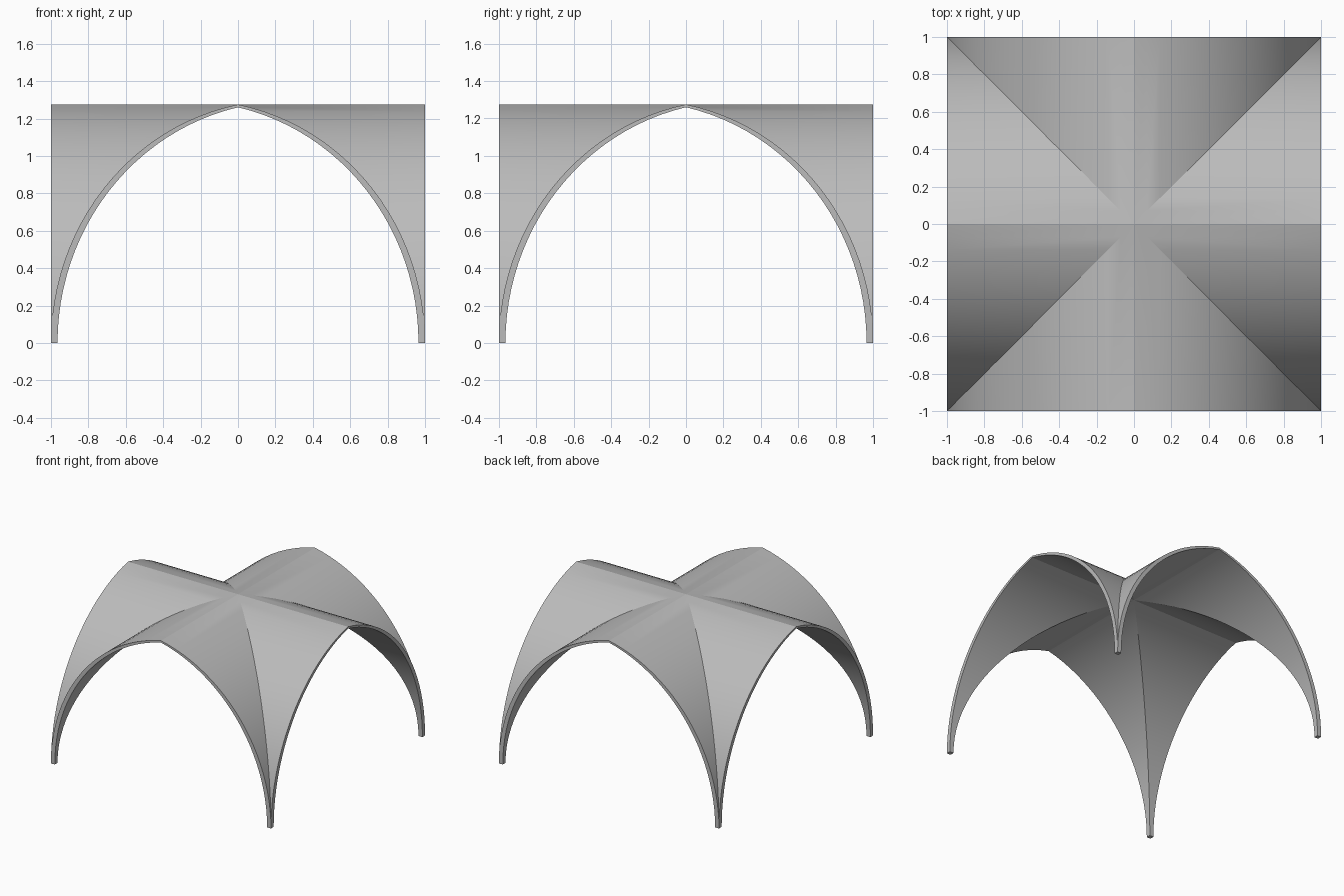
import bpy, bmesh
from math import sqrt, sin, cos, asin, pi, radians
from mathutils import Matrix

cube = bpy.data.objects.get("Cube")
if cube:
    bpy.data.objects.remove(cube)

SEGMENTS = 24
FOOT = 0.035      # width of the square feet
OFFSET = 0.27     # how far each arc centre lies past the middle


def arch(reach, apex, offset):
    """Half of a pointed arch, from the crown to the springing."""
    a = reach + offset
    start = asin(offset / a)
    b = apex / cos(start)
    pts = []
    for i in range(SEGMENTS + 1):
        t = start + (pi / 2 - start) * i / SEGMENTS
        pts.append((a * sin(t) - offset, max(b * cos(t), 0)))
    return pts


def material(name, value):
    mat = bpy.data.materials.new(name)
    mat.use_nodes = True
    colour = (value, value, value, 1)
    mat.diffuse_color = colour
    mat.node_tree.nodes["Principled BSDF"].inputs["Base Color"].default_value = colour
    return mat


outer = arch(1, 1.275, OFFSET - FOOT)
inner = arch(1 - FOOT, 1.26, OFFSET)
bm = bmesh.new()


def face(points, turn):
    # Drop repeated corners so the tips become triangles
    unique = []
    for p in points:
        if p not in unique:
            unique.append(p)
    if len(unique) > 2:
        bm.faces.new([bm.verts.new(turn @ Matrix.Translation(p).translation) for p in unique])


# Four webs, each of two mirrored halves, meeting along the groins
for quarter in range(4):
    for side in (1, -1):
        turn = Matrix.Rotation(quarter * pi / 2, 4, "Z") @ Matrix.Diagonal((side, 1, 1, 1))
        for i in range(SEGMENTS):
            (x0, z0), (x1, z1) = outer[i:i + 2]
            (u0, w0), (u1, w1) = inner[i:i + 2]
            face([(x0, -x0, z0), (x0, -1, z0), (x1, -1, z1), (x1, -x1, z1)], turn)
            face([(u0, -u0, w0), (u1, -u1, w1), (u1, -1, w1), (u0, -1, w0)], turn)
            face([(x0, -1, z0), (u0, -1, w0), (u1, -1, w1), (x1, -1, z1)], turn)
    # Underside of the foot
    f = 1 - FOOT
    face([(f, -f, 0), (1, -f, 0), (1, -1, 0), (f, -1, 0)], Matrix.Rotation(quarter * pi / 2, 4, "Z"))

bmesh.ops.remove_doubles(bm, verts=bm.verts, dist=0.0005)
bmesh.ops.recalc_face_normals(bm, faces=bm.faces)
mesh = bpy.data.meshes.new("groin_vault")
bm.to_mesh(mesh)
bm.free()
mesh.materials.append(material("stone grey", 0.5))
vault = bpy.data.objects.new("groin_vault", mesh)
bpy.context.collection.objects.link(vault)

bpy.context.view_layer.objects.active = vault
vault.select_set(True)
bpy.ops.object.shade_smooth_by_angle(angle=radians(20))
